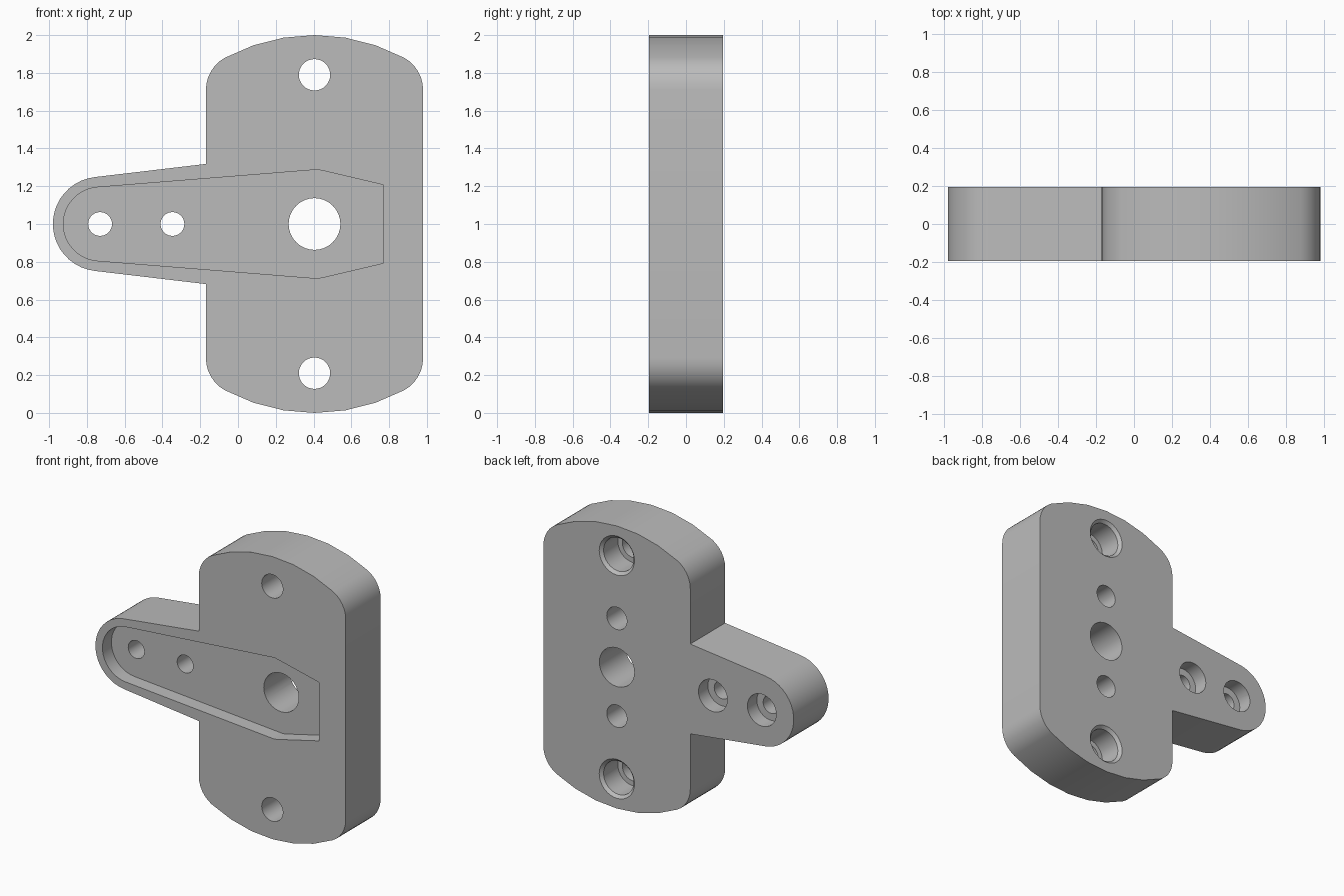
import bpy, bmesh, math

cube = bpy.data.objects.get("Cube")
if cube:
    bpy.data.objects.remove(cube, do_unlink=True)

grey = bpy.data.materials.new("light_grey")
grey.use_nodes = True
GREY = (0.5, 0.5, 0.5, 1)
grey.diffuse_color = GREY
grey.node_tree.nodes["Principled BSDF"].inputs["Base Color"].default_value = GREY

HALF = 0.195      # half thickness
CX, CZ = 0.405, 1.0   # centre of the wide plate
END_X = -0.73     # centre of the rounded arm end


def arc(x, z, r, start, end, steps):
    """Points along an arc in the XZ plane, angles in degrees."""
    angles = [math.radians(start + (end - start) * i / steps) for i in range(steps + 1)]
    return [(x + r * math.cos(a), z + r * math.sin(a)) for a in angles]


def loft(name, front, back, y0, y1):
    """Solid between a front and a back outline."""
    bm = bmesh.new()
    a = [bm.verts.new((x, y0, z)) for x, z in front]
    b = [bm.verts.new((x, y1, z)) for x, z in back]
    bm.faces.new(a)
    bm.faces.new(b[::-1])
    for i in range(len(a)):
        j = (i + 1) % len(a)
        bm.faces.new((a[i], b[i], b[j], a[j]))
    bmesh.ops.recalc_face_normals(bm, faces=bm.faces)
    mesh = bpy.data.meshes.new(name)
    bm.to_mesh(mesh)
    bm.free()
    mesh.materials.append(grey)
    obj = bpy.data.objects.new(name, mesh)
    bpy.context.collection.objects.link(obj)
    return obj


def bore(x, z, r, y0, y1, r_back=None):
    """Round cutter, optionally flaring towards the back."""
    front = arc(x, z, r, 0, 360, 32)[:-1]
    back = arc(x, z, r_back or r, 0, 360, 32)[:-1]
    return loft("bore_cutter", front, back, y0, y1)


def mirror_z(points):
    """Append the points reflected about the centre height, in reverse."""
    return points + [(x, 2 * CZ - z) for x, z in reversed(points)]


def cut(target, cutter):
    cutter.hide_render = True
    mod = target.modifiers.new("cut", "BOOLEAN")
    mod.operation = "DIFFERENCE"
    mod.solver = "EXACT"
    mod.object = cutter
    bpy.context.view_layer.objects.active = target
    bpy.ops.object.modifier_apply(modifier=mod.name)
    bpy.data.objects.remove(cutter, do_unlink=True)


# Body outline: wide plate with bowed ends and a tapered arm
FILLET, FDX, FDZ = 0.194, 0.381, 0.71
turn = math.degrees(math.atan2(FDZ, FDX))
upper = arc(CX + FDX, CZ + FDZ, FILLET, 0, turn, 6)
upper += arc(CX, CZ, 1.0, turn, 180 - turn, 6)[1:-1]
upper += arc(CX - FDX, CZ + FDZ, FILLET, 180 - turn, 180, 6)
upper += [(-0.17, 1.318)]
upper += arc(END_X, CZ, 0.25, 96.8, 174, 9)
outline = mirror_z(upper)
body = loft("mounting_plate", outline, outline, -HALF, HALF)

# Shallow pocket in the front
pocket = [(0.77, 1.207), (0.455, 1.281), (0.42, 1.288), (0.385, 1.285)]
pocket += arc(END_X, CZ, 0.195, 94.7, 174, 9)
pocket = mirror_z(pocket)
cut(body, loft("pocket_cutter", pocket, pocket, -0.3, -0.095))

# Large centre hole
cut(body, bore(CX, CZ, 0.137, -0.3, 0.3))

# Arm holes with counterbores from the back
for x in (END_X, -0.347):
    cut(body, bore(x, CZ, 0.063, -0.3, 0.3))
    cut(body, bore(x, CZ, 0.113, 0.09, 0.3))

# End holes with chamfered counterbores, and blind holes, above and below
for side in (-1, 1):
    z = CZ + side * 0.79
    cut(body, bore(CX, z, 0.083, -0.3, 0.3))
    cut(body, bore(CX, z, 0.118, 0.015, 0.3))
    cut(body, bore(CX, z, 0.118, 0.175, 0.215, 0.158))
    cut(body, bore(CX, CZ + side * 0.346, 0.079, -0.05, 0.3))

# Smooth curved walls, sharp rims
bpy.ops.object.select_all(action="DESELECT")
body.select_set(True)
bpy.context.view_layer.objects.active = body
bpy.ops.object.shade_smooth_by_angle(angle=math.radians(30))
